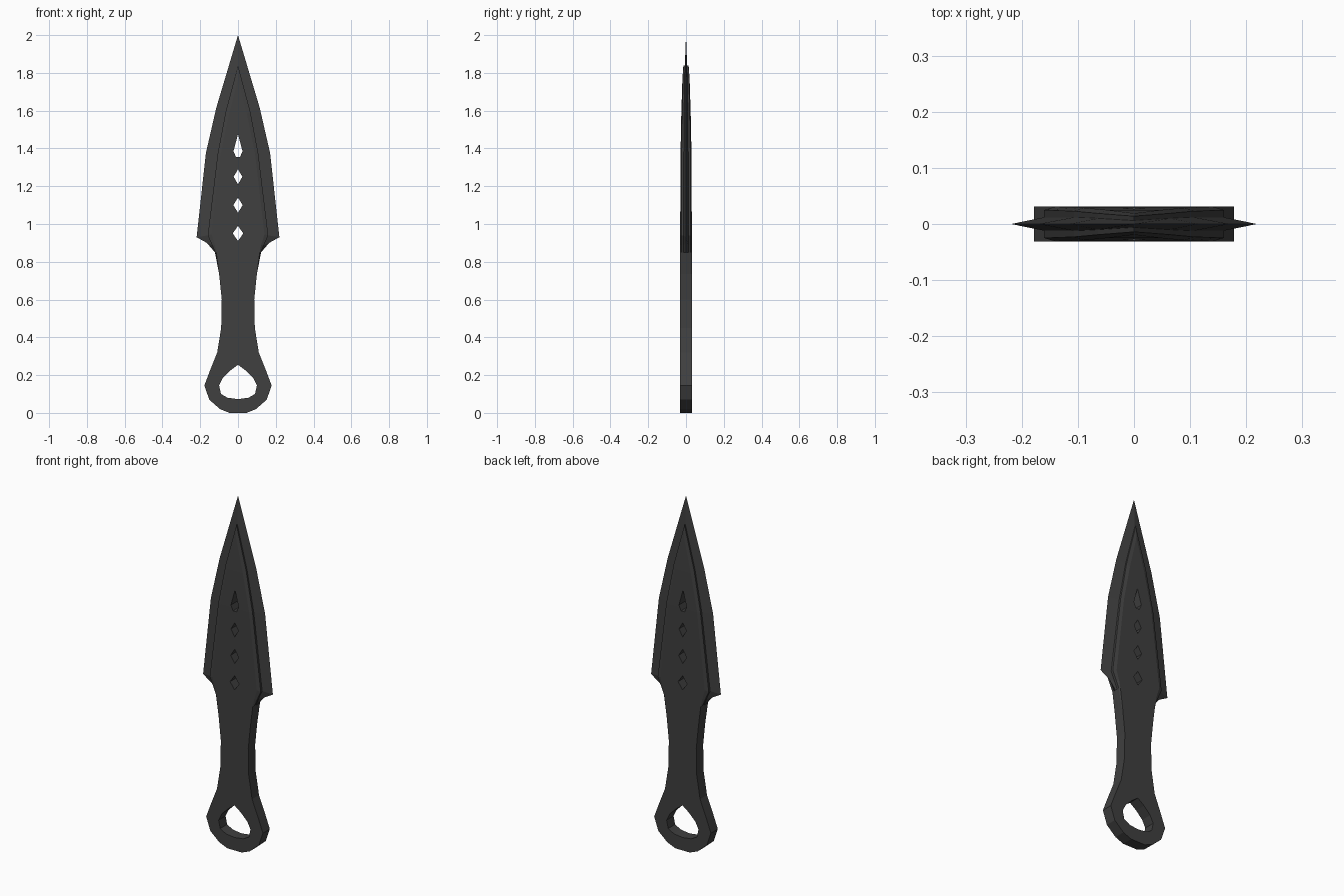
import bpy, bmesh

if "Cube" in bpy.data.objects:
    bpy.data.objects.remove(bpy.data.objects["Cube"])

steel = bpy.data.materials.new("dark_steel")
steel.diffuse_color = (0.05, 0.05, 0.05, 1)
steel.use_nodes = True
steel.node_tree.nodes["Principled BSDF"].inputs["Base Color"].default_value = steel.diffuse_color


def make_object(name, bm):
    bmesh.ops.recalc_face_normals(bm, faces=bm.faces[:])
    mesh = bpy.data.meshes.new(name)
    bm.to_mesh(mesh)
    bm.free()
    mesh.materials.append(steel)
    obj = bpy.data.objects.new(name, mesh)
    bpy.context.collection.objects.link(obj)
    return obj


# Rows from pommel to tip: cutting edge (x, z), foot of raised rib (x, z),
# flat of raised rib (x, z), then half thicknesses of foot, shoulder and flat
T = (0.012, 0.025, 0.031)
handle = [(0.045, 0), (0.095, 0.02), (0.152, 0.07), (0.178, 0.145), (0.148, 0.225),
          (0.11, 0.32), (0.089, 0.45), (0.086, 0.60), (0.10, 0.735)]
rows = [(p, p, p, T) for p in handle] + [
    ((0.122, 0.85), (0.121, 0.85), (0.115, 0.85), T),
    ((0.165, 0.90), (0.137, 0.888), (0.123, 0.89), T),
    ((0.219, 0.93), (0.160, 0.94), (0.140, 0.945), T),
    ((0.170, 1.375), (0.107, 1.375), (0.090, 1.375), (0.012, 0.023, 0.029)),
    ((0.115, 1.615), (0.064, 1.60), (0.048, 1.58), (0.010, 0.019, 0.025)),
    ((0, 2.0), (0, 1.84), (0, 1.77), (0.006, 0.014, 0.019)),
]


def level_points(row):
    """Half cross section of a row, from back flat over the edge to front flat."""
    e, a, b, (t0, t1, t2) = row
    front = [(b, t2), (a, t1), (a, t0)]
    return front + [(e, 0)] + [(p, -t) for p, t in reversed(front)]


# Knife body: section rows joined into strips, mirrored by going round both sides
bm = bmesh.new()
loops = []
for row in rows:
    half = level_points(row)
    right = [bm.verts.new((p[0], y, p[1])) for p, y in half]
    left = [bm.verts.new((-p[0], y, p[1])) for p, y in reversed(half)]
    loops.append(right + left)
for lo, hi in zip(loops, loops[1:]):
    n = len(lo)
    for i in range(n):
        j = (i + 1) % n
        bm.faces.new((lo[i], lo[j], hi[j], hi[i]))
bm.faces.new(loops[0])
bmesh.ops.remove_doubles(bm, verts=bm.verts[:], dist=1e-5)
bmesh.ops.dissolve_degenerate(bm, dist=1e-5, edges=bm.edges[:])
knife = make_object("throwing_knife", bm)

# Holes: teardrop finger ring, three diamonds and a pointed slot (right half outlines)
holes = [
    [(0, 0.255), (0.04, 0.225), (0.08, 0.185), (0.10, 0.145), (0.09, 0.10),
     (0.055, 0.08), (0, 0.073)],
    [(0, 1.475), (0.024, 1.385), (0.011, 1.355)],
]
for z, w in ((0.95, 0.028), (1.10, 0.025), (1.25, 0.023)):
    holes.append([(0, z + 0.04), (w, z), (0, z - 0.04)])

bm = bmesh.new()
for half in holes:
    outline = half + [(-x, z) for x, z in reversed(half) if x > 0]
    face = bm.faces.new([bm.verts.new((x, -0.1, z)) for x, z in outline])
    ext = bmesh.ops.extrude_face_region(bm, geom=[face], use_keep_orig=True)
    moved = [v for v in ext["geom"] if isinstance(v, bmesh.types.BMVert)]
    bmesh.ops.translate(bm, verts=moved, vec=(0, 0.2, 0))
cutter = make_object("hole_cutter", bm)
cutter.hide_render = True

mod = knife.modifiers.new("holes", 'BOOLEAN')
mod.operation = 'DIFFERENCE'
mod.solver = 'EXACT'
mod.object = cutter
bpy.context.view_layer.objects.active = knife
knife.select_set(True)
bpy.ops.object.modifier_apply(modifier=mod.name)
bpy.data.objects.remove(cutter)
